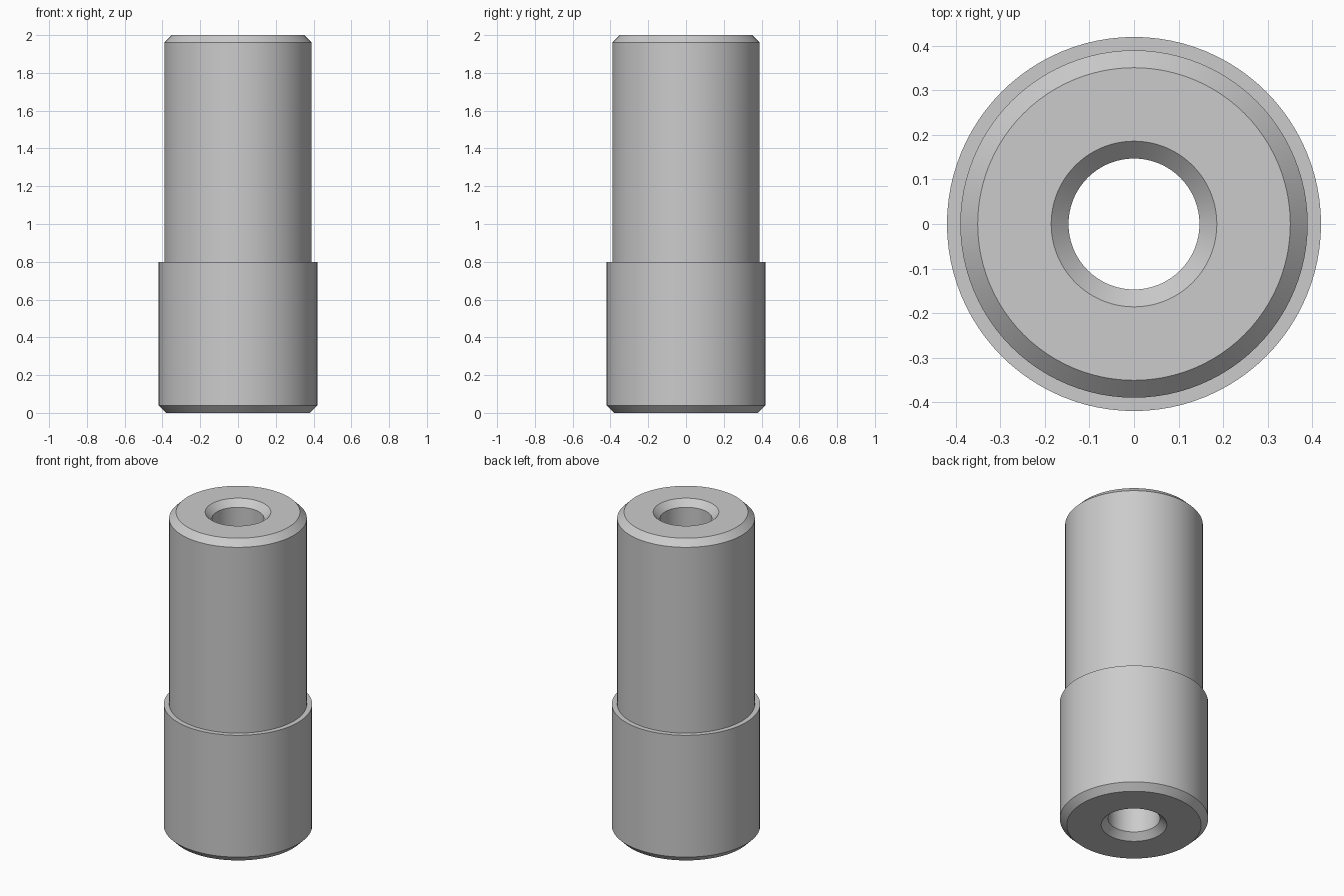
import bpy, bmesh, math
from mathutils import Matrix

cube = bpy.data.objects.get("Cube")
if cube:
    bpy.data.objects.remove(cube, do_unlink=True)

# Single plain metal colour
metal = bpy.data.materials.new("grey_metal")
metal.use_nodes = True
colour = (0.6, 0.6, 0.6, 1.0)
metal.diffuse_color = colour
metal.node_tree.nodes["Principled BSDF"].inputs["Base Color"].default_value = colour

# Main dimensions
HEIGHT = 2.0
STEP_Z = 0.8
BASE_R = 0.42
SHANK_R = 0.39
BORE_R = 0.147
CHAMFER = 0.039
SEGMENTS = 96


def lathe(name, profile, material):
    """Revolve a closed (radius, z) profile around the z axis."""
    bm = bmesh.new()
    rings = []
    for radius, z in profile:
        ring = bmesh.ops.create_circle(bm, segments=SEGMENTS, radius=radius,
                                       matrix=Matrix.Translation((0, 0, z)))
        rings.append(ring["verts"])
    for lower, upper in zip(rings, rings[1:] + rings[:1]):
        for i in range(SEGMENTS):
            j = (i + 1) % SEGMENTS
            bm.faces.new((lower[i], lower[j], upper[j], upper[i]))
    bmesh.ops.recalc_face_normals(bm, faces=bm.faces)
    mesh = bpy.data.meshes.new(name)
    bm.to_mesh(mesh)
    bm.free()
    mesh.materials.append(material)
    obj = bpy.data.objects.new(name, mesh)
    bpy.context.collection.objects.link(obj)
    return obj


# Stepped bushing: chamfered base, shoulder, chamfered shank, chamfered through bore
bushing = lathe("stepped_bushing", [
    (BORE_R + CHAMFER, 0),
    (BASE_R - CHAMFER, 0),
    (BASE_R, CHAMFER),
    (BASE_R, STEP_Z),
    (SHANK_R, STEP_Z),
    (SHANK_R, HEIGHT - CHAMFER),
    (SHANK_R - CHAMFER, HEIGHT),
    (BORE_R + CHAMFER, HEIGHT),
    (BORE_R, HEIGHT - CHAMFER),
    (BORE_R, CHAMFER),
], metal)

# Smooth round walls, crisp rims
bpy.ops.object.select_all(action="DESELECT")
bushing.select_set(True)
bpy.context.view_layer.objects.active = bushing
bpy.ops.object.shade_smooth_by_angle(angle=math.radians(30))
